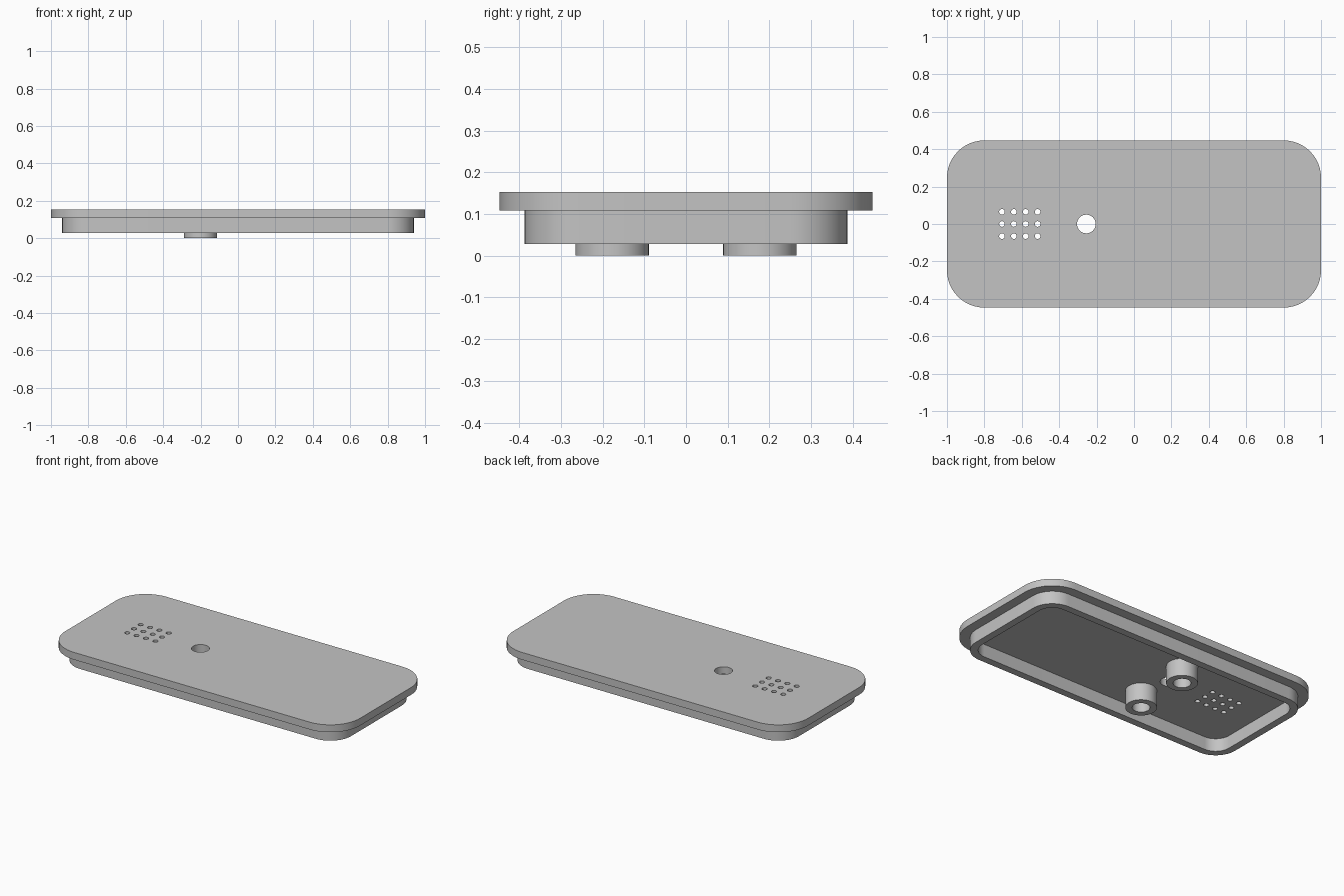
import bpy
from math import cos, sin, pi, radians

cube = bpy.data.objects.get("Cube")
if cube:
    bpy.data.objects.remove(cube, do_unlink=True)

grey = bpy.data.materials.new("plain grey")
grey.use_nodes = True
colour = (0.55, 0.55, 0.55, 1)
grey.diffuse_color = colour
grey.node_tree.nodes["Principled BSDF"].inputs["Base Color"].default_value = colour


def circle(x, y, r, n=32):
    return [(x + r * cos(2 * pi * i / n), y + r * sin(2 * pi * i / n)) for i in range(n)]


def rounded_rect(hx, hy, r, n=12):
    points = []
    for k, (sx, sy) in enumerate([(1, 1), (-1, 1), (-1, -1), (1, -1)]):
        for i in range(n + 1):
            a = pi / 2 * (k + i / n)
            points.append((sx * (hx - r) + r * cos(a), sy * (hy - r) + r * sin(a)))
    return points


def slab(name, outlines, bottom, top):
    """Extrude closed outlines; inner outlines become holes."""
    curve = bpy.data.curves.new(name, 'CURVE')
    curve.dimensions = '2D'
    curve.fill_mode = 'BOTH'
    curve.extrude = (top - bottom) / 2
    for outline in outlines:
        spline = curve.splines.new('POLY')
        spline.points.add(len(outline) - 1)
        for point, (x, y) in zip(spline.points, outline):
            point.co = (x, y, 0, 1)
        spline.use_cyclic_u = True
    obj = bpy.data.objects.new(name, curve)
    obj.location.z = (top + bottom) / 2
    bpy.context.collection.objects.link(obj)
    bpy.ops.object.select_all(action='DESELECT')
    obj.select_set(True)
    bpy.context.view_layer.objects.active = obj
    bpy.ops.object.convert(target='MESH')
    obj = bpy.context.object
    obj.name = name
    obj.data.materials.clear()
    obj.data.materials.append(grey)
    bpy.ops.object.shade_smooth_by_angle(angle=radians(30))
    return obj


# Lid plate with a grid of small vents and one larger hole
PLATE_BOTTOM, PLATE_TOP = 0.108, 0.153
vents = [circle(-0.706 + 0.0635 * i, 0.065 * j, 0.015, 20)
         for i in range(4) for j in (-1, 0, 1)]
slab("lid_plate", [rounded_rect(1, 0.447, 0.2), circle(-0.255, 0, 0.05)] + vents,
     PLATE_BOTTOM, PLATE_TOP)

# Inset rim below the plate
slab("inner_rim", [rounded_rect(0.94, 0.387, 0.14), rounded_rect(0.895, 0.342, 0.095)],
     0.028, PLATE_BOTTOM)

# Two hollow posts
for side, y in (("front", -0.177), ("back", 0.177)):
    slab(side + "_post", [circle(-0.2, y, 0.088, 48), circle(-0.2, y, 0.05)],
         0, PLATE_BOTTOM)
